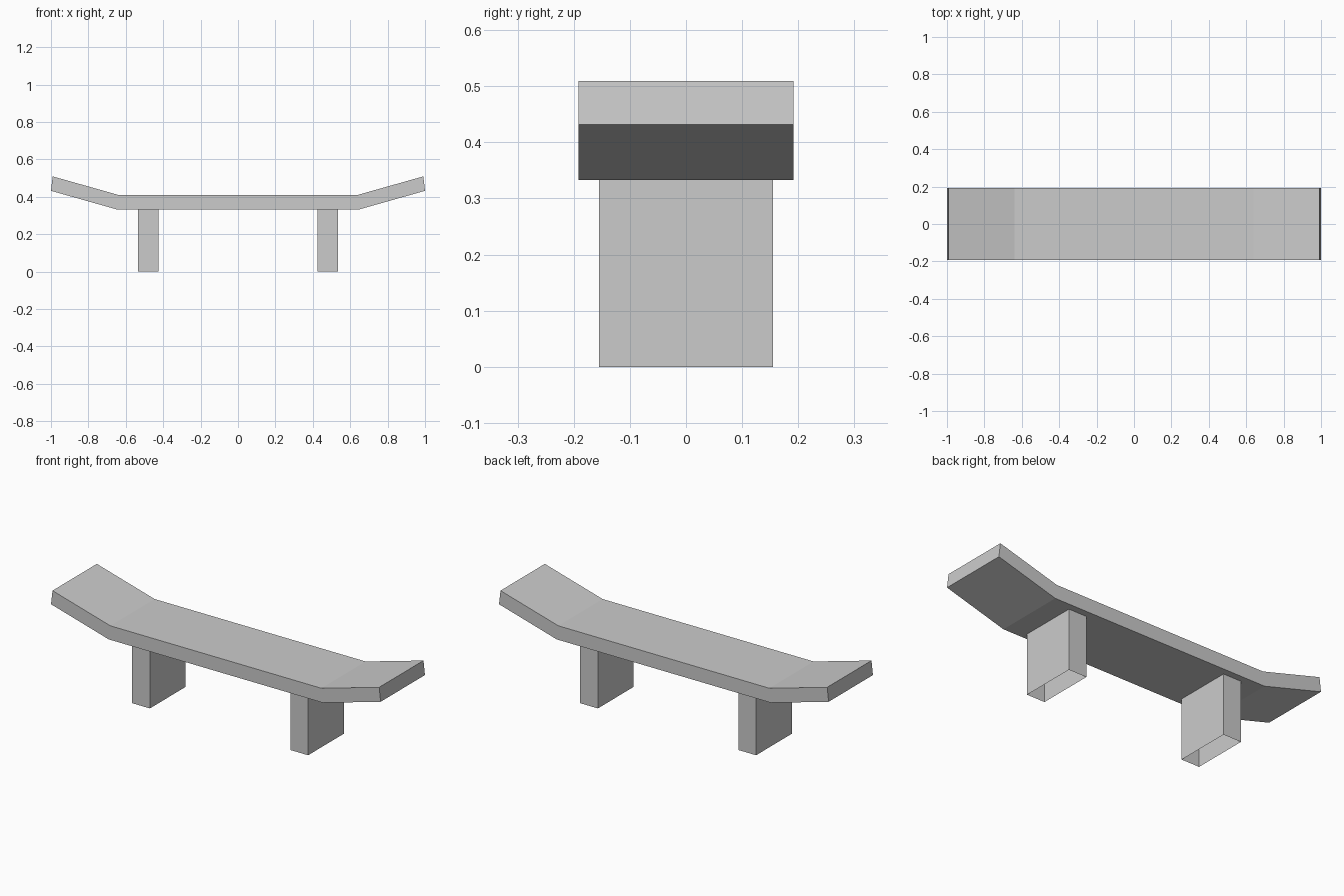
import bpy
import bmesh

old = bpy.data.objects.get("Cube")
if old:
    bpy.data.objects.remove(old, do_unlink=True)

# Plain grey for the whole bench
grey = bpy.data.materials.new("light_grey")
grey.use_nodes = True
colour = (0.6, 0.6, 0.6, 1)
grey.diffuse_color = colour
grey.node_tree.nodes["Principled BSDF"].inputs["Base Color"].default_value = colour


def extrude(name, outline, direction, capped=True):
    """Sweep a closed outline along a direction, with or without end caps."""
    bm = bmesh.new()
    start = bm.faces.new([bm.verts.new(p) for p in outline])
    result = bmesh.ops.extrude_face_region(bm, geom=[start], use_keep_orig=True)
    moved = [g for g in result["geom"] if isinstance(g, bmesh.types.BMVert)]
    end = [g for g in result["geom"] if isinstance(g, bmesh.types.BMFace)]
    bmesh.ops.translate(bm, verts=moved, vec=direction)
    bmesh.ops.recalc_face_normals(bm, faces=bm.faces)
    if not capped:
        bmesh.ops.delete(bm, geom=[start] + end, context="FACES_ONLY")
    mesh = bpy.data.meshes.new(name)
    bm.to_mesh(mesh)
    bm.free()
    mesh.materials.append(grey)
    obj = bpy.data.objects.new(name, mesh)
    bpy.context.collection.objects.link(obj)
    return obj


# Seat slab with upturned ends, mirrored from one half profile
half_width = 0.192
top = [(0.64, 0.41), (0.991, 0.509)]
bottom = [(1.0, 0.432), (0.65, 0.333)]
right_half = top + bottom
left_half = [(-x, z) for x, z in reversed(right_half)]
extrude("seat", [(x, -half_width, z) for x, z in right_half + left_half],
        (0, 2 * half_width, 0))

# Hollow legs, open at the ends
for name, x in (("left_leg", 0.48), ("right_leg", -0.48)):
    w, d = 0.054, 0.155
    outline = [(x - w, -d, 0), (x + w, -d, 0), (x + w, d, 0), (x - w, d, 0)]
    extrude(name, outline, (0, 0, 0.333), capped=False)
